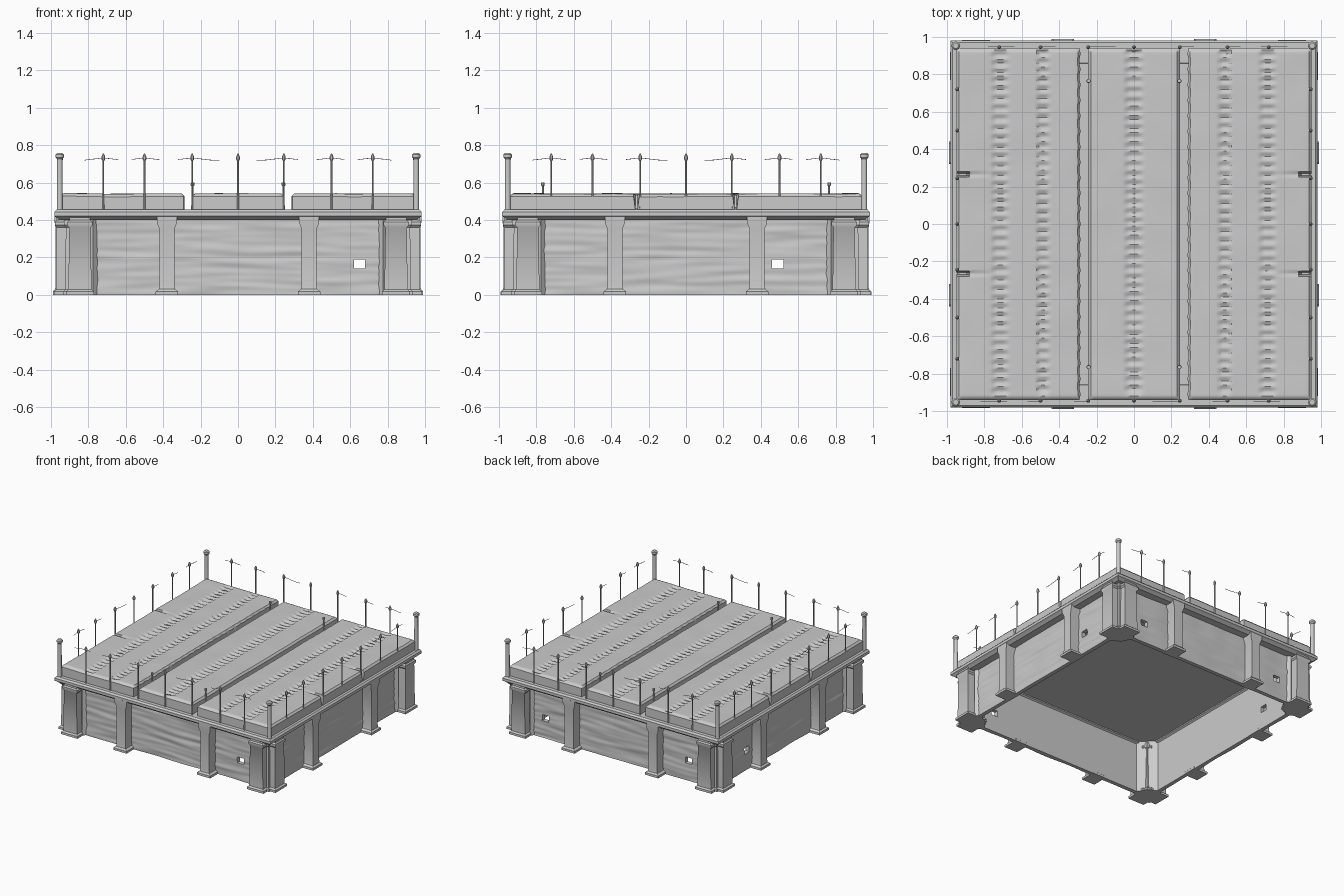
import bpy, bmesh, math
from mathutils import Matrix, Vector, noise

if "Cube" in bpy.data.objects:
    bpy.data.objects.remove(bpy.data.objects["Cube"])


def finish(name, bm, mat, angle=35):
    bmesh.ops.recalc_face_normals(bm, faces=bm.faces)
    bm.transform(mat)
    me = bpy.data.meshes.new(name)
    bm.to_mesh(me)
    bm.free()
    me.shade_smooth()
    me.set_sharp_from_angle(angle=math.radians(angle))
    ob = bpy.data.objects.new(name, me)
    bpy.context.collection.objects.link(ob)
    return ob


def loft(name, rings, mat=Matrix(), n=4):
    """Stack of n-sided sections, each (z, half_x, half_y)."""
    bm = bmesh.new()
    k = 1 / math.cos(math.pi / n) if n == 4 else 1
    loops = []
    for z, hx, hy in rings:
        loops.append([bm.verts.new((k * hx * math.cos(math.tau * (i + .5) / n),
                                    k * hy * math.sin(math.tau * (i + .5) / n), z)) for i in range(n)])
    for a, b in zip(loops, loops[1:]):
        for i in range(n):
            bm.faces.new((a[i], a[(i + 1) % n], b[(i + 1) % n], b[i]))
    bm.faces.new(loops[0][::-1])
    bm.faces.new(loops[-1])
    return finish(name, bm, mat)


def slab(name, x0, x1, y0, y1, nx, ny, base, shape, mat=Matrix(), hole=None):
    """Gridded sheet moved by shape(x, y) -> (x, y, z) and extruded down to base."""
    bm = bmesh.new()
    bmesh.ops.create_grid(bm, x_segments=nx, y_segments=ny, size=1)
    for v in bm.verts:
        v.co.x = x0 + (v.co.x + 1) / 2 * (x1 - x0)
        v.co.y = y0 + (v.co.y + 1) / 2 * (y1 - y0)
    if hole:
        gone = [f for f in bm.faces if hole(*f.calc_center_median().xy)]
        bmesh.ops.delete(bm, geom=gone, context='FACES')
    for v in bm.verts:
        v.co = shape(v.co.x, v.co.y)
    ext = bmesh.ops.extrude_face_region(bm, geom=bm.faces[:])
    for g in ext['geom']:
        if isinstance(g, bmesh.types.BMVert):
            g.co.z = base
    return finish(name, bm, mat)


def at(x, y, turn=0):
    return Matrix.Rotation(turn, 4, 'Z') @ Matrix.Translation((x, y, 0))


# Deck closing the top of the hollow base
loft("deck", [(.43, .96, .96), (.453, .96, .96)])


# Roof panels with ladder-like strips, rounded rims and side notches
def roof(x0, x1):
    def shape(x, y):
        z = .541 + .003 * noise.noise(Vector((x * 5, y * 5, 0)))
        for c, w in ((.715, .045), (.485, .035), (0, .05)):
            d = abs(abs(x) - c) / w
            if d < 1 and abs(y) < .92:
                ripple = .5 + .5 * math.sin(y * math.tau / .05 + 2 * noise.noise(Vector((c * 9, y * 4, 1))))
                z -= (.003 + .01 * ripple) * min(1, 3 * (1 - d))
        rim = min(x - x0, x1 - x, y + .94, .94 - y)
        if rim < .02:
            z -= .016 * (1 - rim / .02) ** 2
        notch = abs(abs(y) - .265)
        if abs(x) > .74 and notch < .013:
            z -= .075 if abs(x) > .89 else .008 * (abs(x) - .74) / .15
        if .28 < abs(x) < .31:
            x += math.copysign(.008 * abs(math.sin(y * 38)) * (1 - (abs(x) - .28) / .03), x)
        return x, y, z
    return shape


for name, x0, x1 in (("roof_panel_left", -.95, -.285), ("roof_panel_middle", -.245, .245),
                     ("roof_panel_right", .285, .95)):
    slab(name, x0, x1, -.94, .94, round((x1 - x0) / .014), 188, .44, roof(x0, x1))

# Short stubs standing beside the roof grooves
for x in (-.243, .243):
    for y in (-.765, .765):
        loft("groove_stub", [(.5, .006, .006), (.58, .006, .006), (.585, .011, .011),
                             (.6, .01, .01)], at(x, y), 8)


# Weathered boards on the recessed walls
def boards(k):
    def shape(x, y):
        grain = noise.noise(Vector((x * 3, y * 32, k * 7))) * .006
        return x, y, .895 + grain + .004 * noise.noise(Vector((x * 5, y * 6, k * 3)))
    return shape


PILASTER = [(0, .06, .065), (.018, .06, .065), (.03, .044, .053), (.05, .04, .05),
            (.35, .04, .05), (.385, .054, .055), (.42, .054, .055)]
CORNER_PILASTER = [(0, .075, .085), (.018, .075, .085), (.028, .062, .073), (.36, .057, .07),
                   (.372, .068, .078), (.39, .068, .078), (.4, .055, .07), (.42, .055, .07)]
CORNER_PIER = [(0, .075, .075), (.018, .075, .075), (.028, .065, .065), (.36, .06, .06),
               (.372, .07, .07), (.39, .07, .07), (.42, .065, .065)]
LEDGE = [(.4, .955, .04), (.413, .97, .055), (.42, .982, .067), (.442, .982, .067), (.455, .97, .055)]
THIN_POST = [(.44, .006, .006), (.5, .005, .005), (.715, .005, .005), (.725, .011, .011),
             (.738, .011, .011), (.755, .003, .003)]
CORNER_POST = [(.44, .018, .018), (.46, .016, .016), (.725, .015, .015), (.735, .023, .023),
               (.75, .023, .023), (.758, .015, .015)]
POSTS = (-.72, -.5, -.245, 0, .245, .5, .72)
ROPES = ((-.82, -.68), (-.57, -.5), (-.32, -.24), (.1, .24), (.42, .5), (.64, .78))
HOLES = ((.65,), (.49,), (.65, -.65), (-.49,))

for k, side in enumerate(("front", "right", "back", "left")):
    turn = k * math.pi / 2
    # Wall with small square openings, and the ledge above it
    stand = Matrix.Rotation(turn, 4, 'Z') @ Matrix.Rotation(math.pi / 2, 4, 'X')
    slab(side + "_wall", -.92, .92, 0, .43, 92, 43, .862, boards(k), stand,
         lambda x, y: .14 < y < .185 and any(abs(x - h) < .03 for h in HOLES[k]))
    loft(side + "_ledge", LEDGE, at(0, -.915, turn))
    # Supports along the wall and at the corner
    for x in (-.38, .38):
        loft(side + "_pilaster", PILASTER, at(x, -.925, turn))
    for x in (-.845, .845):
        loft(side + "_corner_pilaster", CORNER_PILASTER, at(x, -.9, turn))
    loft(side + "_corner_pier", CORNER_PIER, at(.86, -.86, turn))
    loft(side + "_corner_brace", [(0, .1, .03), (.435, .1, .03)],
         at(.825, -.825, turn) @ Matrix.Rotation(math.pi / 4, 4, 'Z'))
    # Railing posts
    loft(side + "_corner_post", CORNER_POST, at(.953, -.953, turn), 12)
    for x in POSTS:
        loft(side + "_rail_post", THIN_POST, at(x, -.945, turn), 8)
    # Broken rope pieces hanging between posts
    cu = bpy.data.curves.new(side + "_rope", 'CURVE')
    cu.dimensions = '3D'
    cu.bevel_depth = .0018
    cu.bevel_resolution = 1
    cu.use_fill_caps = True
    for a, b in ROPES:
        sp = cu.splines.new('POLY')
        sp.points.add(8)
        for i, p in enumerate(sp.points):
            x = a + (b - a) * i / 8
            d = min(abs(x - q) for q in POSTS)
            p.co = (x, -.947, .732 - .012 * min(1, d / .1), 1)
    rope = bpy.data.objects.new(side + "_rope", cu)
    rope.matrix_world = Matrix.Rotation(turn, 4, 'Z')
    bpy.context.collection.objects.link(rope)
